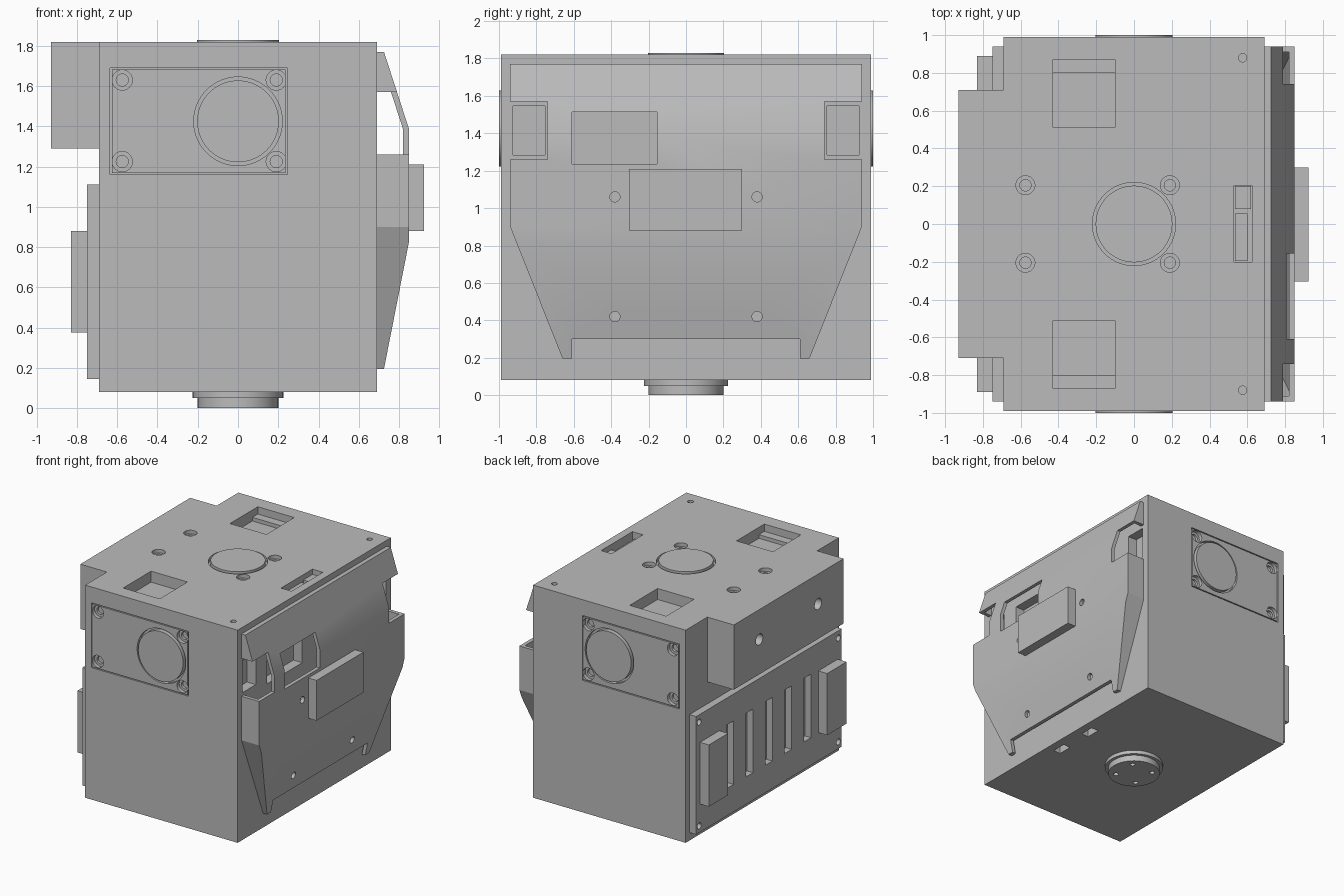
import bpy, bmesh, math
from mathutils import Matrix, Vector

if "Cube" in bpy.data.objects:
    bpy.data.objects.remove(bpy.data.objects["Cube"])

grey = bpy.data.materials.new("plain_grey")
grey.diffuse_color = (0.5, 0.5, 0.5, 1)
grey.use_nodes = True
grey.node_tree.nodes["Principled BSDF"].inputs["Base Color"].default_value = grey.diffuse_color

TURN = {'x': Matrix.Rotation(math.pi / 2, 4, 'Y'),
        'y': Matrix.Rotation(math.pi / 2, 4, 'X'),
        'z': Matrix.Identity(4)}


def box(x0, x1, y0, y1, z0, z1):
    def add(bm):
        m = Matrix.Translation(((x0 + x1) / 2, (y0 + y1) / 2, (z0 + z1) / 2))
        bmesh.ops.create_cube(bm, size=1, matrix=m @ Matrix.Diagonal((x1 - x0, y1 - y0, z1 - z0, 1)))
    return add


def cyl(x, y, z, axis, r, depth, sides=48):
    # cylinder centred on x, y, z
    def add(bm):
        bmesh.ops.create_cone(bm, cap_ends=True, segments=sides, radius1=r, radius2=r,
                              depth=depth, matrix=Matrix.Translation((x, y, z)) @ TURN[axis])
    return add


def prism(points, axis, lo, hi):
    # 'x' takes (y, z) points, 'y' takes (x, z) points
    def add(bm):
        def at(p, d):
            return Vector((d, p[0], p[1])) if axis == 'x' else Vector((p[0], d, p[1]))
        a = [bm.verts.new(at(p, lo)) for p in points]
        b = [bm.verts.new(at(p, hi)) for p in points]
        bm.faces.new(a)
        bm.faces.new(b[::-1])
        n = len(points)
        for i in range(n):
            j = (i + 1) % n
            bm.faces.new((a[j], a[i], b[i], b[j]))
    return add


def make(name, *shapes):
    bm = bmesh.new()
    for s in shapes:
        s(bm)
    bmesh.ops.recalc_face_normals(bm, faces=bm.faces[:])
    me = bpy.data.meshes.new(name)
    bm.to_mesh(me)
    bm.free()
    me.materials.append(grey)
    ob = bpy.data.objects.new(name, me)
    bpy.context.collection.objects.link(ob)
    return ob


def boolean(target, op, *shapes):
    tool = make("cutter", *shapes)
    mod = target.modifiers.new("cut", 'BOOLEAN')
    mod.object, mod.operation, mod.solver = tool, op, 'EXACT'
    bpy.context.view_layer.objects.active = target
    bpy.ops.object.modifier_apply(modifier=mod.name)
    bpy.data.objects.remove(tool, do_unlink=True)


SIGNS = (-1, 1)
SCREW_X = (-0.575, 0.19)

# main body with rear upper block
body = make("main_body", box(-0.69, 0.69, -0.99, 0.99, 0.08, 1.82))
boolean(body, 'UNION', box(-0.93, -0.6, -0.71, 0.71, 1.29, 1.82))

# body recesses: top pockets, counterbores, disc groove, connector slots, side panels
cuts = [box(0.53, 0.625, -0.2, 0.205, 1.7, 1.9),
        cyl(0, 0, 1.84, 'z', 0.22, 0.1, 64),
        box(0.555, 0.62, -0.235, -0.115, 0.0, 0.14),
        box(0.555, 0.62, 0.105, 0.225, 0.0, 0.14),
        box(0.61, 0.8, -0.61, -0.155, 1.235, 1.515)]
for s in SIGNS:
    cuts += [box(-0.43, -0.10, min(s * 0.51, s * 0.87), max(s * 0.51, s * 0.87), 1.73, 1.9),
             cyl(0.575, s * 0.88, 1.82, 'z', 0.022, 0.16, 24),
             cyl(-0.93, s * 0.38, 1.575, 'x', 0.045, 0.16, 32),
             box(-0.635, 0.245, min(s * 0.93, s * 1.1), max(s * 0.93, s * 1.1), 1.16, 1.69),
             box(0.61, 0.8, min(s * 0.755, s * 0.925), max(s * 0.755, s * 0.925), 1.285, 1.545)]
    cuts += [cyl(x, s * 0.205, 1.84, 'z', 0.05, 0.1) for x in SCREW_X]
boolean(body, 'DIFFERENCE', *cuts)
boolean(body, 'DIFFERENCE', *[cyl(x, s * 0.205, 1.79, 'z', 0.03, 0.1, 32)
                              for x in SCREW_X for s in SIGNS])

# top disc, connectors and pocket ledges
make("top_disc", cyl(0, 0, 1.805, 'z', 0.203, 0.05, 64))
make("top_connectors", box(0.535, 0.62, 0.08, 0.2, 1.69, 1.78),
     box(0.535, 0.6, -0.195, 0.055, 1.69, 1.77))
make("pocket_ledges", box(-0.43, -0.10, 0.8, 0.88, 1.72, 1.76),
     box(-0.43, -0.10, -0.88, -0.8, 1.72, 1.76))

# side plates with screws and discs, front and back
for s, side in ((-1, "front"), (1, "back")):
    plate = make(side + "_plate", box(-0.627, 0.237, min(s * 0.925, s * 0.99), max(s * 0.925, s * 0.99),
                                      1.168, 1.682))
    spots = [(x, z) for x in SCREW_X for z in (1.225, 1.63)]
    boolean(plate, 'DIFFERENCE', cyl(0, s * 1.01, 1.425, 'y', 0.22, 0.1, 64),
            *[cyl(x, s * 1.01, z, 'y', 0.05, 0.1) for x, z in spots])
    boolean(plate, 'DIFFERENCE', *[cyl(x, s * 0.96, z, 'y', 0.03, 0.04, 32) for x, z in spots])
    make(side + "_disc", cyl(0, s * 0.975, 1.425, 'y', 0.203, 0.05, 64))

# output flange underneath
make("flange_collar", cyl(0, 0, 0.067, 'z', 0.225, 0.034, 64))
flange = make("output_flange", cyl(0, 0, 0.04, 'z', 0.2, 0.08, 64))
boolean(flange, 'DIFFERENCE', *[cyl(a * 0.1, b * 0.1, 0.0, 'z', 0.02, 0.08, 24)
                                for a in SIGNS for b in SIGNS])

# hollow cover on the right side
half = [(0.61, 0.3), (0.61, 0.195), (0.66, 0.195), (0.94, 0.9), (0.94, 1.26),
        (0.74, 1.26), (0.74, 1.57), (0.94, 1.57), (0.94, 1.77)]
outline = half + [(-y, z) for y, z in reversed(half)]
cover = make("right_cover", prism([(0.69, 1.9), (0.683, 1.9), (0.725, 1.77), (0.85, 1.385), (0.85, 0.83),
                                   (0.725, 0.195), (0.705, 0.1), (0.69, 0.1)][2:] + [(0.69, 1.77)],
                                  'y', -1.1, 1.1))
boolean(cover, 'INTERSECT', prism(outline, 'x', 0.6, 1.0))
hollow = make("cover_hollow", prism([(0.6, 1.8), (0.692, 1.78), (0.82, 1.385), (0.82, 0.83),
                                     (0.695, 0.195), (0.68, 0.12), (0.6, 0.12)], 'y', -1.1, 1.1))
boolean(hollow, 'INTERSECT', prism([(-0.91, 1.74), (-0.91, 0.9), (-0.588, 0.1),
                                    (0.588, 0.1), (0.91, 0.9), (0.91, 1.74)], 'x', 0.5, 1.0))


def from_object(ob):
    return lambda bm: bm.from_mesh(ob.data)


boolean(cover, 'DIFFERENCE', from_object(hollow))
bpy.data.objects.remove(hollow, do_unlink=True)
boolean(cover, 'DIFFERENCE', box(0.72, 1.0, -0.61, -0.155, 1.235, 1.515),
        *[cyl(0.8, s * 0.38, z, 'x', 0.027, 0.2, 32) for s in SIGNS for z in (0.42, 1.06)])
make("cover_pad", box(0.84, 0.925, -0.305, 0.3, 0.88, 1.21))

# slotted plate on the left side with two pads
vent = make("left_vent_plate", box(-0.75, -0.69, -0.94, 0.94, 0.145, 1.11))
boolean(vent, 'DIFFERENCE',
        *[box(-0.8, -0.695, y - 0.045, y + 0.045, 0.37, 0.89) for y in (-0.5, -0.25, 0, 0.25, 0.5)],
        *[cyl(-0.75, s * 0.9, z, 'x', 0.025, 0.1, 24) for s in SIGNS for z in (0.2, 1.05)])
for s, side in ((-1, "front"), (1, "back")):
    make(side + "_vent_pad", box(-0.83, -0.745, min(s * 0.64, s * 0.89), max(s * 0.64, s * 0.89), 0.375, 0.88))

# smooth the round walls, keep edges sharp
for ob in bpy.context.scene.objects:
    ob.select_set(True)
bpy.context.view_layer.objects.active = body
bpy.ops.object.shade_smooth_by_angle(angle=math.radians(20))
